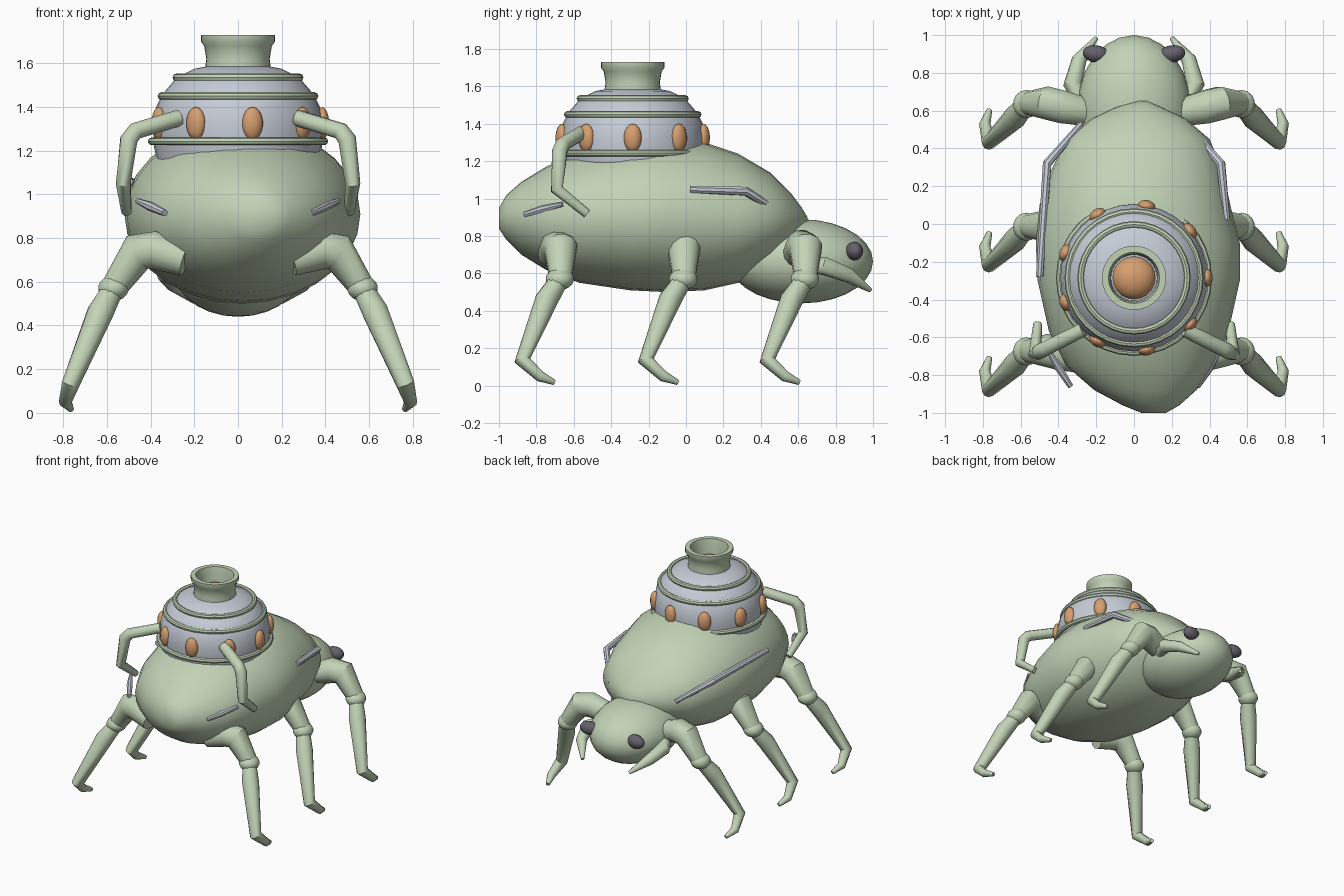
import bpy, bmesh, math
from mathutils import Vector, Matrix

if "Cube" in bpy.data.objects:
    bpy.data.objects.remove(bpy.data.objects["Cube"], do_unlink=True)


def material(name, rgb):
    m = bpy.data.materials.new(name)
    m.use_nodes = True
    m.diffuse_color = (*rgb, 1)
    m.node_tree.nodes["Principled BSDF"].inputs["Base Color"].default_value = (*rgb, 1)
    return m


GREEN = material("pale green", (0.54, 0.65, 0.47))
GREY = material("light grey", (0.56, 0.60, 0.67))
ORANGE = material("orange", (0.69, 0.35, 0.16))
DARK = material("dark grey", (0.13, 0.12, 0.15))
made = []


def finish(bm, name, mat):
    bmesh.ops.recalc_face_normals(bm, faces=bm.faces)
    mesh = bpy.data.meshes.new(name)
    bm.to_mesh(mesh)
    bm.free()
    mesh.materials.append(mat)
    ob = bpy.data.objects.new(name, mesh)
    bpy.context.collection.objects.link(ob)
    made.append(ob)
    return ob


def loft(name, rings, mat, closed_loop=False):
    """Skin a list of equal-length point rings, capping the ends unless looped."""
    bm = bmesh.new()
    vs = [[bm.verts.new(p) for p in r] for r in rings]
    n = len(vs[0])
    pairs = list(zip(vs, vs[1:]))
    if closed_loop:
        pairs.append((vs[-1], vs[0]))
    for a, b in pairs:
        for i in range(n):
            j = (i + 1) % n
            bm.faces.new((a[i], a[j], b[j], b[i]))
    if not closed_loop:
        bm.faces.new(vs[0])
        bm.faces.new(vs[-1])
    return finish(bm, name, mat)


def tube(name, path, radii, mat, sides=10):
    """Tapered tube through the path points."""
    pts = [Vector(p) for p in path]
    rings = []
    u = None
    for k, p in enumerate(pts):
        t = pts[min(k + 1, len(pts) - 1)] - pts[max(k - 1, 0)]
        if 0 < k < len(pts) - 1:
            t = (pts[k + 1] - p).normalized() + (p - pts[k - 1]).normalized()
        t.normalize()
        ref = u if u else Vector((0.3, 0.2, 1))
        u = (ref - t * ref.dot(t)).normalized()
        v = t.cross(u)
        rings.append([p + radii[k] * (u * math.cos(a) + v * math.sin(a))
                      for a in (math.tau * i / sides for i in range(sides))])
    return loft(name, rings, mat)


def ellipsoid(name, centre, radii, mat, turn=0, seg=20):
    bm = bmesh.new()
    m = (Matrix.Translation(centre) @ Matrix.Rotation(turn, 4, 'Z')
         @ Matrix.Diagonal((*radii, 1)))
    bmesh.ops.create_uvsphere(bm, u_segments=seg, v_segments=seg // 2 + 2, radius=1, matrix=m)
    return finish(bm, name, mat)


def revolve(name, profile, mat, closed=False, seg=32):
    """Spin (radius, z) points around the tower axis."""
    rings = [[(r * math.cos(math.tau * i / seg), TOWER_Y + r * math.sin(math.tau * i / seg), z)
              for i in range(seg)] for r, z in profile]
    return loft(name, rings, mat, closed)


# Body: elliptical sections along y, given as y, left x, right x, bottom, top
sections = [
    (-1.0, 0.04, 0.17, 0.84, 0.95), (-0.96, -0.06, 0.24, 0.78, 1.02),
    (-0.88, -0.21, 0.33, 0.70, 1.09), (-0.75, -0.36, 0.43, 0.62, 1.17),
    (-0.57, -0.45, 0.50, 0.55, 1.25), (-0.30, -0.51, 0.56, 0.51, 1.31),
    (-0.10, -0.52, 0.56, 0.50, 1.32), (0.10, -0.50, 0.51, 0.51, 1.30),
    (0.28, -0.44, 0.47, 0.55, 1.24), (0.45, -0.36, 0.40, 0.65, 1.14),
    (0.56, -0.22, 0.27, 0.74, 1.03), (0.62, -0.09, 0.14, 0.80, 0.95),
    (0.65, 0.02, 0.07, 0.86, 0.90)]
rings = []
for y, x0, x1, z0, z1 in sections:
    angles = [math.tau * i / 28 for i in range(28)]
    rings.append([((x0 + x1) / 2 + (x1 - x0) / 2 * math.cos(a), y,
                   (z0 + z1) / 2 + (z1 - z0) / 2 * math.sin(a)) for a in angles])
loft("body", rings, GREEN)

# Head
ellipsoid("head", (0, 0.615, 0.665), (0.3, 0.385, 0.225), GREEN, seg=24)

# Tower on the back
TOWER_Y = -0.285
revolve("tower_dome", [(0.36, 1.1), (0.385, 1.22), (0.39, 1.32), (0.375, 1.40), (0.345, 1.46),
                       (0.28, 1.535), (0.2, 1.575), (0.12, 1.59)], GREY)
revolve("chimney", [(0.155, 1.55), (0.145, 1.62), (0.155, 1.68), (0.17, 1.70), (0.17, 1.73),
                    (0.135, 1.73), (0.125, 1.68), (0.12, 1.55)], GREEN, closed=True)
ellipsoid("chimney_core", (0, TOWER_Y, 1.58), (0.115, 0.115, 0.08), ORANGE)
for label, radius, z in (("lower", 0.395, 1.243), ("middle", 0.35, 1.45), ("upper", 0.282, 1.535)):
    section = [(radius + 0.018 * math.cos(a), z + 0.018 * math.sin(a))
               for a in (math.tau * i / 8 for i in range(8))]
    revolve(label + "_ring", section, GREEN, closed=True)
for i in range(9):
    a = math.tau * i / 9
    ellipsoid("orange_pod", (0.385 * math.cos(a), TOWER_Y + 0.385 * math.sin(a), 1.325),
              (0.033, 0.048, 0.075), ORANGE, turn=a, seg=14)

# Paired parts
for s, side in ((1, "left"), (-1, "right")):
    def flip(*pts):
        return [(s * x, y, z) for x, y, z in pts]

    ellipsoid(side + "_eye", (s * 0.2, 0.9, 0.72), (0.072, 0.046, 0.05), DARK, turn=s * 0.15)
    tube(side + "_mandible",
         flip((0.25, 0.6, 0.65), (0.325, 0.74, 0.64), (0.29, 0.87, 0.59), (0.2, 0.985, 0.51)),
         (0.04, 0.05, 0.04, 0.012), GREEN)

    # Legs: thigh, knee, shin with hooked foot
    for name, b in (("front", -0.69), ("middle", -0.03), ("back", 0.62)):
        leg = f"{side}_{name}_"
        tube(leg + "thigh",
             flip((0.24, b - 0.03, 0.70), (0.38, b, 0.745), (0.46, b + 0.02, 0.735),
                  (0.57, b + 0.02, 0.57)), (0.075, 0.09, 0.09, 0.06), GREEN, 12)
        ellipsoid(leg + "knee", (s * 0.57, b + 0.015, 0.57), (0.072, 0.076, 0.058), GREEN, seg=14)
        tube(leg + "shin",
             flip((0.57, b + 0.015, 0.57), (0.63, b - 0.055, 0.46), (0.765, b - 0.185, 0.135),
                  (0.79, b - 0.09, 0.05), (0.765, b - 0.015, 0.018)),
             (0.05, 0.062, 0.043, 0.03, 0.015), GREEN)

    # Arms hanging from the tower
    tube(side + "_arm",
         flip((0.27, -0.56, 1.35), (0.47, -0.66, 1.29), (0.5, -0.675, 1.25),
              (0.525, -0.69, 1.05), (0.51, -0.53, 0.92)),
         (0.038, 0.04, 0.042, 0.035, 0.024), GREEN)

    # Grey trim rods along the flanks
    rear = (0.49, 0.02, 1.05) if s > 0 else (0.50, -0.28, 1.06)
    tube(side + "_flank_rod", flip(rear, (0.46, 0.32, 1.04), (0.28, 0.53, 0.91)),
         (0.02, 0.025, 0.016), GREY, 8)
    tube(side + "_short_rod", flip((0.335, -0.86, 0.915), (0.40, -0.76, 0.945), (0.46, -0.66, 0.97)),
         (0.016, 0.022, 0.012), GREY, 8)

# Smooth shading with crisp edges
bpy.ops.object.select_all(action='DESELECT')
for ob in made:
    ob.select_set(True)
bpy.context.view_layer.objects.active = made[0]
bpy.ops.object.shade_smooth_by_angle(angle=math.radians(40))
